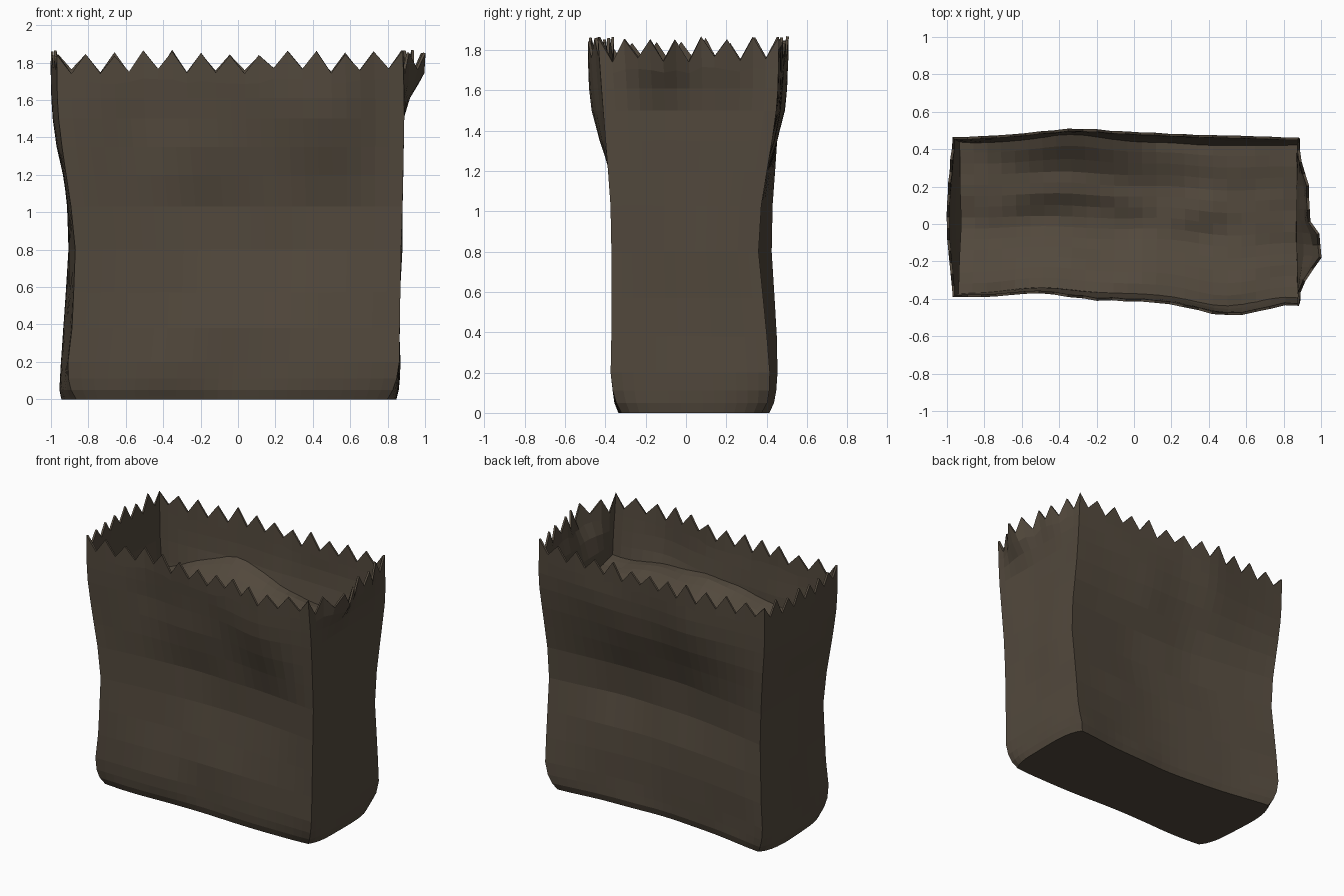
import bpy, bmesh, math, random
from mathutils import Vector, noise

if "Cube" in bpy.data.objects:
    bpy.data.objects.remove(bpy.data.objects["Cube"])

random.seed(4)

paper = bpy.data.materials.new("dark_brown_paper")
paper.diffuse_color = (0.085, 0.066, 0.046, 1)
paper.use_nodes = True
paper.node_tree.nodes["Principled BSDF"].inputs["Base Color"].default_value = paper.diffuse_color

# corner positions by height: z, front-left xy, front-right xy, back-right xy, back-left xy
ROWS = [
    (0.00, -.92, -.34, .85, -.34, .84, .40, -.94, .44),
    (0.05, -.93, -.36, .862, -.36, .85, .42, -.95, .455),
    (0.15, -.915, -.37, .862, -.375, .862, .42, -.947, .455),
    (0.40, -.885, -.37, .865, -.37, .865, .40, -.93, .45),
    (0.80, -.87, -.365, .872, -.37, .87, .36, -.905, .425),
    (1.05, -.895, -.37, .88, -.375, .875, .375, -.915, .43),
    (1.30, -.935, -.38, .885, -.395, .88, .42, -.94, .45),
    (1.55, -.965, -.39, .89, -.415, .89, .455, -.965, .46),
    (1.90, -.97, -.39, .88, -.44, .88, .462, -.97, .465),
]
SEGS = (24, 14, 24, 14)          # front, right, back, left
OUT = (Vector((0, -1)), Vector((1, 0)), Vector((0, 1)), Vector((-1, 0)))


def gauss(x, c, w):
    return math.exp(-((x - c) / w) ** 2)


def ramp(a, b, x):
    k = min(1, max(0, (x - a) / (b - a)))
    return k * k * (3 - 2 * k)


def corners(z):
    z = max(0, z)
    for a, b in zip(ROWS, ROWS[1:]):
        if z <= b[0]:
            k = (z - a[0]) / (b[0] - a[0])
            r = [p + (q - p) * k for p, q in zip(a, b)]
            return [Vector((r[1 + 2 * i], r[2 + 2 * i])) for i in range(4)]


def wall(side, t, z):
    """Point on one side of the bag, t running anticlockwise."""
    c = corners(z)
    p = c[side].lerp(c[(side + 1) % 4], t)
    mid = math.sin(math.pi * t)
    top = ramp(1.0, 1.6, z)
    if side == 0:      # front: dented middle, bulge high on the right
        b = top * (.07 * gauss(p.x, .5, .24) - .03 * gauss(p.x, -.5, .2)) * min(1, mid * 3)
        b -= mid * (.07 * gauss(z, .9, .4) + .02 * (1 - ramp(0, .5, z)) * gauss(p.x, -.2, .4))
    elif side == 1:    # right: rim flares outward
        b = ramp(1.5, 1.82, z) * (.135 * gauss(p.y, -.13, .16) + .05 * gauss(p.y, .18, .14)) * min(1, mid * 2)
    elif side == 2:    # back: dented middle
        b = .022 * mid * top + top * .022 * gauss(p.x, -.35, .25)
        b -= mid * (.09 * gauss(z, .85, .4) + .10 * (1 - ramp(.1, .7, z)))
    else:              # left
        b = .012 * mid + .016 * mid * top
    b += .014 * mid * noise.noise(Vector((p.x * 2.5, p.y * 2.5, z * 3)))
    p = p + OUT[side] * b
    if z < .15:        # tucked bottom corners
        p *= 1 - .06 * (1 - z / .15) * abs(2 * t - 1) ** 4
    return Vector((p.x, p.y, z))


def make_object(name, bm):
    me = bpy.data.meshes.new(name)
    bm.to_mesh(me)
    bm.free()
    me.materials.append(paper)
    ob = bpy.data.objects.new(name, me)
    bpy.context.collection.objects.link(ob)
    return ob


# bag shell: stacked rings ending in a saw-tooth rim
bm = bmesh.new()
spots = [(s, i / n, i) for s, n in enumerate(SEGS) for i in range(n)]
jitter = [random.uniform(-.018, .018) for _ in spots]
heights = [0, .015, .05, .11, .2, .38, .57, .8, 1.03, 1.2, 1.35, 1.5, 1.61, 1.7, None]
rings = []
for h in heights:
    ring = []
    for (s, t, i), j in zip(spots, jitter):
        z = h
        if h is None:
            z = (1.85 if i % 2 == 0 else 1.755) + j
        elif h == 1.7:
            z = h + j
        ring.append(bm.verts.new(wall(s, t, z)))
    rings.append(ring)
n = len(spots)
for a, b in zip(rings, rings[1:]):
    for i in range(n):
        k = (i + 1) % n
        bm.faces.new((a[i], a[k], b[k], b[i]))
bm.faces.new(list(reversed(rings[0])))
bag = make_object("paper_bag", bm)
sol = bag.modifiers.new("paper_thickness", 'SOLIDIFY')
sol.thickness = .014
sol.offset = -1


# crumpled inner sheet a little below the rim, sagging towards the middle
def sheet_height(x, v):
    back = 1.30 + .21 * gauss(x, -.3, .45) + .1 * ramp(-.1, .8, x)
    front = 1.41 + .08 * gauss(x, 0, .5)
    wave = .07 * gauss(x, -.3, .35)
    floor = 1.33 + .05 * x
    h = floor + (front - floor) * (1 - ramp(0, .45, v))
    h += (back - floor) * (.65 * ramp(.7 + wave, 1, v) + .35 * ramp(.45 + wave, .62 + wave, v))
    return h + .025 * noise.noise(Vector((x * 4, v * 5, 3)))


bm = bmesh.new()
COLS, DEPTH = 24, 14
grid = []
for i in range(COLS + 1):
    t = i / COLS
    x = -.95 + 1.83 * t
    col = []
    for j in range(DEPTH + 1):
        v = j / DEPTH
        z = sheet_height(x, v)
        p = wall(0, t, z).lerp(wall(2, 1 - t, z), v)
        col.append(bm.verts.new((p.x * .99, p.y * .98, z)))
    grid.append(col)
for a, b in zip(grid, grid[1:]):
    for j in range(DEPTH):
        bm.faces.new((a[j], b[j], b[j + 1], a[j + 1]))
make_object("inner_crumpled_sheet", bm)
